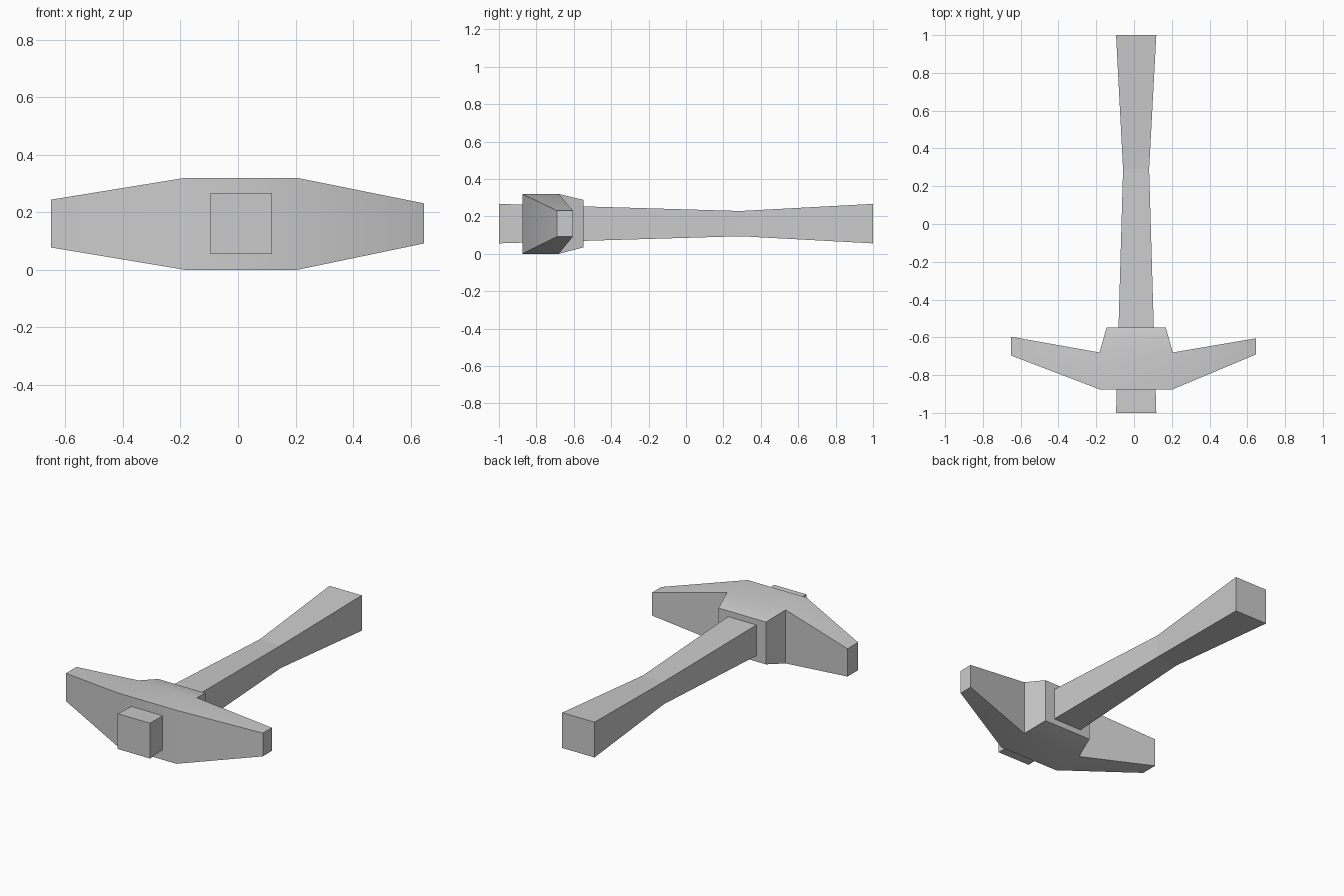
import bpy, bmesh, math

cube = bpy.data.objects.get("Cube")
if cube:
    bpy.data.objects.remove(cube, do_unlink=True)

grey = bpy.data.materials.new("plain grey")
grey.use_nodes = True
grey.diffuse_color = (0.6, 0.6, 0.6, 1)
grey.node_tree.nodes["Principled BSDF"].inputs["Base Color"].default_value = (0.6, 0.6, 0.6, 1)


def ring_x(x, y0, y1, z0, z1):
    """Rectangle across the x axis."""
    return [(x, y0, z0), (x, y1, z0), (x, y1, z1), (x, y0, z1)]


def ring_y(y, x0, x1, z0, z1):
    """Rectangle across the y axis."""
    return [(x0, y, z0), (x1, y, z0), (x1, y, z1), (x0, y, z1)]


def add_loft(bm, rings, cap_start=True, cap_end=True):
    loops = [[bm.verts.new(p) for p in r] for r in rings]
    for a, b in zip(loops, loops[1:]):
        for i in range(4):
            j = (i + 1) % 4
            bm.faces.new((a[i], a[j], b[j], b[i]))
    if cap_start:
        bm.faces.new(loops[0][::-1])
    if cap_end:
        bm.faces.new(loops[-1])


def finish(name, bm):
    bmesh.ops.remove_doubles(bm, verts=bm.verts, dist=0.0005)
    bmesh.ops.recalc_face_normals(bm, faces=bm.faces)
    mesh = bpy.data.meshes.new(name)
    bm.to_mesh(mesh)
    bm.free()
    mesh.materials.append(grey)
    obj = bpy.data.objects.new(name, mesh)
    bpy.context.collection.objects.link(obj)
    return obj


# Handle, waisted towards the grip
bm = bmesh.new()
add_loft(bm, [ring_y(-1, -0.095, 0.118, 0.056, 0.267),
              ring_y(0.29, -0.058, 0.08, 0.094, 0.229),
              ring_y(1, -0.095, 0.118, 0.056, 0.267)])
handle = finish("handle", bm)

# Head: central block with open sides, back collar and two swept arms
bm = bmesh.new()
left, right, front, back, top = -0.183, 0.205, -0.875, -0.68, 0.32
add_loft(bm, [ring_y(front, left, right, 0, top),
              ring_y(back, left, right, 0, top),
              ring_y(-0.547, -0.145, 0.168, 0.035, 0.288)])
side_faces = [f for f in bm.faces
              if all(abs(v.co.x - left) < 0.001 for v in f.verts)
              or all(abs(v.co.x - right) < 0.001 for v in f.verts)]
bmesh.ops.delete(bm, geom=side_faces, context='FACES_ONLY')
for root, tip in ((left, ring_x(-0.65, -0.697, -0.597, 0.078, 0.244)),
                  (right, ring_x(0.647, -0.69, -0.605, 0.092, 0.231))):
    add_loft(bm, [ring_x(root, front, back, 0, top), tip], cap_start=False)
head = finish("head", bm)

# Soft shading across shallow bends, crisp edges elsewhere
bpy.ops.object.select_all(action='DESELECT')
head.select_set(True)
bpy.context.view_layer.objects.active = head
bpy.ops.object.shade_smooth_by_angle(angle=math.radians(30))
